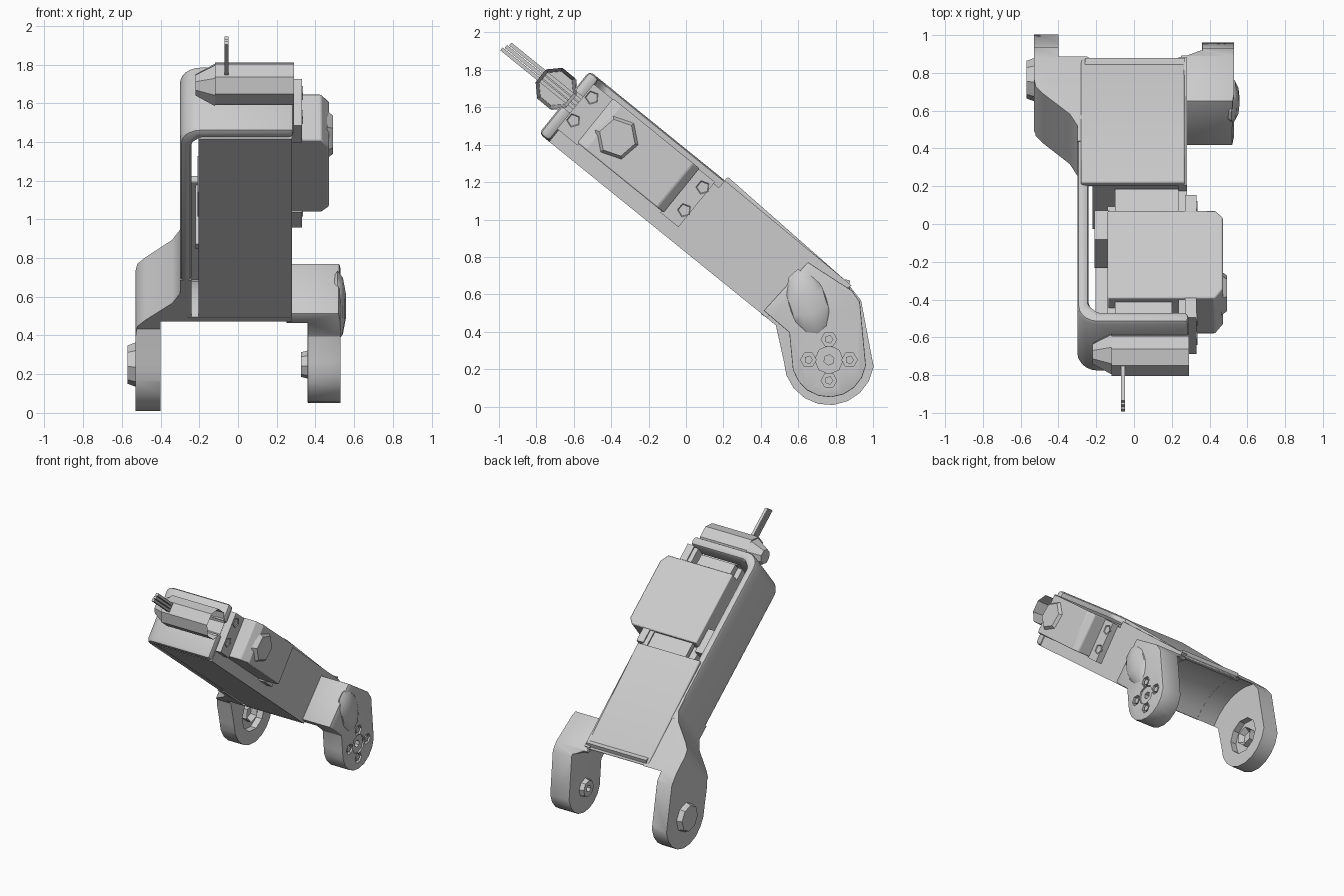
import bpy, bmesh, math
from mathutils import Matrix

if "Cube" in bpy.data.objects:
    bpy.data.objects.remove(bpy.data.objects["Cube"])

grey = bpy.data.materials.new("light_grey_plastic")
grey.use_nodes = True
grey.diffuse_color = (0.6, 0.6, 0.6, 1)
grey.node_tree.nodes["Principled BSDF"].inputs["Base Color"].default_value = (0.6, 0.6, 0.6, 1)

# Parts are laid out as (x, along the arm, across the arm), then tilted
TILT = Matrix.Rotation(math.radians(-39), 4, 'X')
HUB = (0.437, 0.675)


def round_edges(ob, width):
    m = ob.modifiers.new("rounding", 'BEVEL')
    m.width, m.segments, m.limit_method = width, 2, 'ANGLE'
    m.angle_limit = math.radians(40)


def finish(name, bm, bevel=0):
    bmesh.ops.recalc_face_normals(bm, faces=bm.faces)
    bm.transform(TILT)
    mesh = bpy.data.meshes.new(name)
    bm.to_mesh(mesh)
    bm.free()
    mesh.materials.append(grey)
    ob = bpy.data.objects.new(name, mesh)
    bpy.context.collection.objects.link(ob)
    if bevel:
        round_edges(ob, bevel)
    return ob


def prism(name, pts, lo, hi, plan=False, bevel=0, top_scale=1, inset=0):
    """Extrude a side outline along x, or a plan outline across the arm."""
    bm = bmesh.new()
    n = len(pts)
    cu, cv = sum(p[0] for p in pts) / n, sum(p[1] for p in pts) / n
    rings = []
    for h, s in ((lo, 1), (hi, top_scale)):
        ring = [(cu + (a - cu) * s, cv + (b - cv) * s) for a, b in pts]
        rings.append([bm.verts.new((a, b, h) if plan else (h, a, b)) for a, b in ring])
    bm.faces.new(rings[0])
    end = bm.faces.new(rings[1])
    for i in range(n):
        j = (i + 1) % n
        bm.faces.new((rings[0][i], rings[0][j], rings[1][j], rings[1][i]))
    if inset:
        bmesh.ops.recalc_face_normals(bm, faces=bm.faces)
        bmesh.ops.inset_region(bm, faces=[end], thickness=inset)
        bmesh.ops.translate(bm, verts=end.verts, vec=(-(hi - lo) * 0.9, 0, 0))
    return finish(name, bm, bevel)


def box(name, x, u, v, bevel=0):
    return prism(name, [(u[0], v[0]), (u[1], v[0]), (u[1], v[1]), (u[0], v[1])], *x, bevel=bevel)


def arc(c, r, a0, a1, n):
    return [(c[0] + r * math.cos(math.radians(a0 + (a1 - a0) * i / n)),
             c[1] + r * math.sin(math.radians(a0 + (a1 - a0) * i / n))) for i in range(n + 1)]


def disc(name, c, r, lo, hi, sides=6, turn=0, **kw):
    return prism(name, arc(c, r, turn, turn + 360, sides)[:-1], lo, hi, **kw)


def combine(ob, cutters, operation):
    for c in cutters:
        m = ob.modifiers.new("cut", 'BOOLEAN')
        m.operation, m.object, m.solver = operation, c, 'EXACT'
    bpy.context.view_layer.update()
    ev = ob.evaluated_get(bpy.context.evaluated_depsgraph_get())
    mesh = bpy.data.meshes.new_from_object(ev)
    ob.modifiers.clear()
    ob.data = mesh
    for c in cutters:
        bpy.data.objects.remove(c)


# Hooked frame: long left wall turning into the end cap, slotted for the wires
corner = arc((-0.19, -1.42), 0.11, 180, 270, 5)
hook = prism("frame_hook", [(-0.3, -0.1)] + corner + [(0.29, -1.53), (0.29, -1.46),
             (-0.19, -1.46), (-0.24, -1.41), (-0.24, -0.1)], 0.64, 1.07, plan=True, bevel=0.025)
combine(hook, [box("slot", (-0.09, 0.4), (-1.6, -1.4), (0.83, 0.94))], 'DIFFERENCE')

# Body walls, with a concave end that clears the joint
hollow = arc(HUB, 0.4, 185, 114, 8)
prism("right_wall", [(-1.46, 0.64)] + hollow + [(0.28, 1.06), (-0.6, 1.07), (-0.6, 1.02),
      (-1.46, 1.02)], 0.235, 0.28)
box("floor_plate", (-0.205, 0.28), (-1.46, 0.03), (0.64, 0.67))
prism("curved_end_wall", hollow + arc(HUB, 0.44, 114, 185, 8), -0.26, 0.27)
prism("top_plate", [(-0.6, 1.055), (-0.6, 1.095), (0.25, 1.06), (0.29, 1.04), (0.26, 1.02)],
      -0.28, 0.27, bevel=0.01)
box("inner_bulkhead", (-0.22, 0.26), (-0.57, -0.53), (0.66, 1.07))

# Left fork leg: side outline intersected with flared plan outline
left = prism("left_leg", [(-0.4, 0.64), (0.1, 0.64)] + arc(HUB, 0.242, 220, 390, 9)
             + [(0.37, 1.03), (0.28, 1.05), (-0.4, 1.07)], -0.7, 0)
flare = prism("plan", [(-0.3, -0.3), (-0.3, -0.19), (-0.34, -0.11), (-0.48, 0.03), (-0.52, 0.08),
              (-0.53, 0.14), (-0.53, 0.8), (-0.4, 0.8), (-0.4, 0.32), (-0.24, 0.29), (-0.24, -0.3)],
              0.3, 1.3, plan=True)
combine(left, [flare], 'INTERSECT')
combine(left, [disc("clearance", HUB, 0.4, -0.4, -0.1, 30, 5)], 'DIFFERENCE')
combine(left, [disc("recess", HUB, 0.14, -0.45, -0.3, 10)], 'DIFFERENCE')
round_edges(left, 0.02)
disc("left_outer_boss", HUB, 0.125, -0.5, -0.57, 8, top_scale=0.8)
disc("left_inner_boss", HUB, 0.075, -0.46, -0.41, 6, inset=0.03)

# Right fork leg: block, lug and recessed fixing cross
right = prism("right_leg", [(0.0, 0.66), (0.18, 0.655)] + arc(HUB, 0.2, 215, 390, 9)
              + [(0.37, 1.02), (0.3, 1.04), (0.02, 1.01)], 0.1, 0.8)
flare = prism("plan", [(0.25, -0.03), (0.49, -0.03), (0.52, 0.0), (0.53, 0.06), (0.53, 0.8),
              (0.36, 0.8), (0.36, 0.36), (0.28, 0.31), (0.25, 0.31)], 0.3, 1.3, plan=True)
combine(right, [flare], 'INTERSECT')
combine(right, [disc("clearance", HUB, 0.36, 0.1, 0.36, 30, 5)], 'DIFFERENCE')
round_edges(right, 0.015)
holes = [disc("hole", HUB, 0.028, 0.2, 0.7, 6)]
spots = [arc(HUB, 0.11, 39 + 90 * k, 39, 1)[0] for k in range(4)]
holes += [disc("hole", s, 0.042, 0.505, 0.6, 6, 39) for s in spots]
holes.append(disc("hole", HUB, 0.075, 0.517, 0.6, 8, 39))
combine(right, holes, 'DIFFERENCE')
for k, s in enumerate(spots):
    disc("leg_screw_%d" % (k + 1), s, 0.024, 0.49, 0.525, 5, 39)
boss = disc("right_inner_boss", HUB, 0.075, 0.37, 0.325, 8, top_scale=0.85)
combine(boss, [disc("hole", HUB, 0.028, 0.2, 0.7, 6)], 'DIFFERENCE')

# Faceted bulge on the outside of the right leg
bm = bmesh.new()
bmesh.ops.create_uvsphere(bm, u_segments=10, v_segments=6, radius=1)
bm.transform(Matrix.Translation((0.515, 0.16, 0.84)) @ Matrix.Rotation(math.radians(-33), 4, 'X')
             @ Matrix.Diagonal((0.046, 0.19, 0.11, 1)))
finish("leg_bulge", bm)

# Motor with chamfered outer case, mounting tabs, screws and hub
prism("motor_case", [(-0.14, -1.34), (0.43, -1.34), (0.47, -1.28), (0.47, -0.79), (0.43, -0.745),
      (-0.14, -0.745)], 0.73, 1.035, plan=True, bevel=0.008)
for name, u, su in (("upper", (-1.47, -1.33), -1.43), ("lower", (-0.76, -0.635), -0.667)):
    box(name + "_tab", (0.27, 0.33), u, (0.72, 1.03))
    for k, v in enumerate((0.81, 0.967)):
        disc("%s_tab_screw_%d" % (name, k + 1), (su, v), 0.038, 0.32, 0.335, 5, inset=0.015)
disc("motor_hub", (-1.19, 0.886), 0.125, 0.46, 0.492, 6, 20, top_scale=0.8)
box("motor_ledge", (-0.1, 0.27), (-0.75, -0.58), (0.97, 1.01))
box("rear_connector", (-0.21, -0.13), (-0.9, -0.7), (0.74, 0.98))
box("end_connector", (-0.1, 0.2), (-1.43, -1.33), (0.76, 1.0))
for u in (-1.38, -0.7):
    box("rear_clip", (-0.14, -0.08), (u - 0.05, u + 0.05), (0.7, 0.95))

# Open eight-sided cable guide on the end cap, and three wires
disc("cable_guide", (-1.61, 0.885), 0.115, -0.12, 0.29, 8, 22, inset=0.02)
disc("cable_guide_taper", (-1.6, 0.885), 0.114, -0.12, -0.22, 8, 22, top_scale=0.5)
for k in range(3):
    v = 0.855 + 0.025 * k
    box("wire_%d" % (k + 1), (-0.07, -0.048), (-1.97 + 0.01 * k, -1.46), (v, v + 0.02))

# Soft shading with crisp corners
for ob in bpy.context.collection.objects:
    if ob.type == 'MESH' and ob.data.materials and ob.data.materials[0] == grey:
        bpy.ops.object.select_all(action='DESELECT')
        ob.select_set(True)
        bpy.context.view_layer.objects.active = ob
        bpy.ops.object.shade_smooth_by_angle(angle=math.radians(30))
